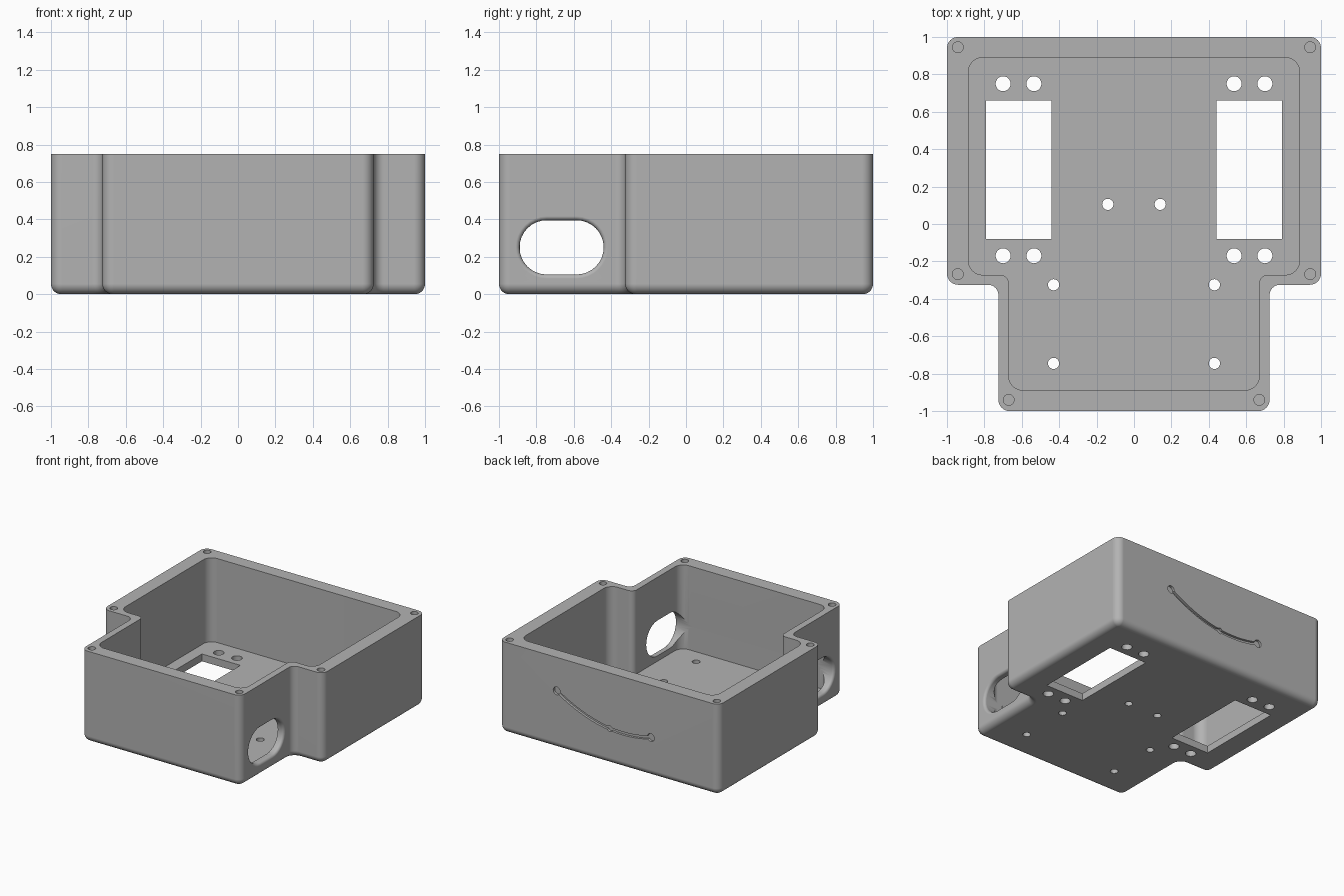
import bpy, bmesh, math
from mathutils import Vector

default = bpy.data.objects.get("Cube")
if default:
    bpy.data.objects.remove(default, do_unlink=True)

HEIGHT, FLOOR = 0.75, 0.06

grey = bpy.data.materials.new("plain grey")
grey.use_nodes = True
grey.diffuse_color = (0.45, 0.45, 0.45, 1)
grey.node_tree.nodes["Principled BSDF"].inputs["Base Color"].default_value = grey.diffuse_color


def loft(name, rings):
    """Closed solid through a list of matching point rings."""
    bm = bmesh.new()
    loops = [[bm.verts.new(p) for p in ring] for ring in rings]
    n = len(loops[0])
    for a, b in zip(loops, loops[1:]):
        for i in range(n):
            j = (i + 1) % n
            bm.faces.new((a[i], a[j], b[j], b[i]))
    bm.faces.new(loops[0][::-1])
    bm.faces.new(loops[-1])
    bmesh.ops.recalc_face_normals(bm, faces=bm.faces)
    mesh = bpy.data.meshes.new(name)
    bm.to_mesh(mesh)
    bm.free()
    obj = bpy.data.objects.new(name, mesh)
    bpy.context.collection.objects.link(obj)
    mesh.materials.append(grey)
    return obj


def tee(wide, narrow, back, step, front, radius, hollow, inset=0.0, steps=8):
    """Counter-clockwise T outline with rounded corners, optionally inset."""
    w, m, d = wide - inset, narrow - inset, inset
    corners = [Vector(c) for c in (
        (-m, front + d), (m, front + d), (m, step + d), (w, step + d),
        (w, back - d), (-w, back - d), (-w, step + d), (-m, step + d))]
    points = []
    for i, c in enumerate(corners):
        u = (corners[i - 1] - c).normalized()
        v = (corners[(i + 1) % len(corners)] - c).normalized()
        r = hollow + d if i in (2, 7) else radius - d
        centre = c + (u + v) * r
        for k in range(steps + 1):
            t = k / steps * math.pi / 2
            points.append(centre - v * r * math.cos(t) - u * r * math.sin(t))
    return points


def at_height(points, z):
    return [(p[0], p[1], z) for p in points]


def circle(x, y, r, n=24):
    return [(x + r * math.cos(math.tau * k / n), y + r * math.sin(math.tau * k / n)) for k in range(n)]


def cut(target, cutter):
    mod = target.modifiers.new("cut", "BOOLEAN")
    mod.operation, mod.solver, mod.object = "DIFFERENCE", "EXACT", cutter
    bpy.context.view_layer.objects.active = target
    bpy.ops.object.modifier_apply(modifier=mod.name)
    bpy.data.objects.remove(cutter, do_unlink=True)


def drill(x, y, r, low, high):
    ring = circle(x, y, r)
    cut(body, loft("drill", [at_height(ring, low), at_height(ring, high)]))


# Outer body with a rounded bottom edge
ROUND = 0.055
rings = []
for k in range(8):
    t = k / 7 * math.pi / 2
    outline = tee(1, 0.725, 1, -0.325, -1, 0.06, 0.055, ROUND * (1 - math.sin(t)))
    rings.append(at_height(outline, ROUND * (1 - math.cos(t))))
rings.append(at_height(outline, HEIGHT))
body = loft("enclosure_body", rings)

# Open cavity
inner = tee(0.885, 0.67, 0.89, -0.272, -0.888, 0.075, 0.045)
cut(body, loft("cavity", [at_height(inner, FLOOR), at_height(inner, HEIGHT + 0.1)]))

for side in (-1, 1):
    # Rectangular floor window and its screw holes
    window = [(side * x, y) for x, y in ((0.44, -0.08), (0.79, -0.08), (0.79, 0.66), (0.44, 0.66))]
    cut(body, loft("window", [at_height(window, -0.1), at_height(window, 0.2)]))
    for x in (0.535, 0.7):
        for y in (-0.17, 0.75):
            drill(side * x, y, 0.04, -0.1, 0.2)
    # Small floor holes
    for x, y in ((0.14, 0.105), (0.43, -0.325), (0.43, -0.745)):
        drill(side * x, y, 0.03, -0.1, 0.2)
    # Blind rim holes
    for x, y in ((0.942, 0.945), (0.942, -0.268), (0.67, -0.94)):
        drill(side * x, y, 0.029, HEIGHT - 0.25, HEIGHT + 0.1)

    # Side slot with a softened outer lip
    def slot(x, r):
        pts = []
        for k in range(34):
            half, step = divmod(k, 17)
            t = math.pi * (half + step / 16) - math.pi / 2
            pts.append((side * x, -0.665 + (0.08, -0.08)[half] + r * math.cos(t), 0.25 + r * math.sin(t)))
        return pts
    lip = 0.022
    sections = [slot(0.55, 0.145)]
    for k in range(6):
        t = k / 5 * math.pi / 2
        sections.append(slot(0.725 - lip + lip * math.sin(t), 0.145 + lip * (1 - math.cos(t))))
    sections.append(slot(0.8, 0.145 + lip))
    cut(body, loft("slot", sections))

# Shallow curved groove with round ends on the back wall
DEPTH = 0.02
path = []
for k in range(17):
    t = k / 16
    path.append(Vector((0.475 - 0.855 * t, 0.475 - 0.54 * t + 0.385 * t * t)))
upper, lower = [], []
for i, p in enumerate(path):
    d = (path[min(i + 1, 16)] - path[max(i - 1, 0)]).normalized()
    side_step = Vector((-d.y, d.x)) * 0.013
    upper.append(p + side_step)
    lower.append(p - side_step)
shapes = [upper + lower[::-1]]
shapes += [circle(path[i].x, path[i].y, r, 20) for i, r in ((0, 0.032), (9, 0.024), (16, 0.032))]
for shape in shapes:
    cut(body, loft("groove", [[(p[0], y, p[1]) for p in shape] for y in (1 - DEPTH, 1.1)]))

# Smooth rounded parts, crisp edges
bpy.ops.object.select_all(action="DESELECT")
body.select_set(True)
bpy.context.view_layer.objects.active = body
bpy.ops.object.shade_smooth_by_angle(angle=math.radians(30))
normals = body.modifiers.new("flat panels", "WEIGHTED_NORMAL")
normals.keep_sharp = True
